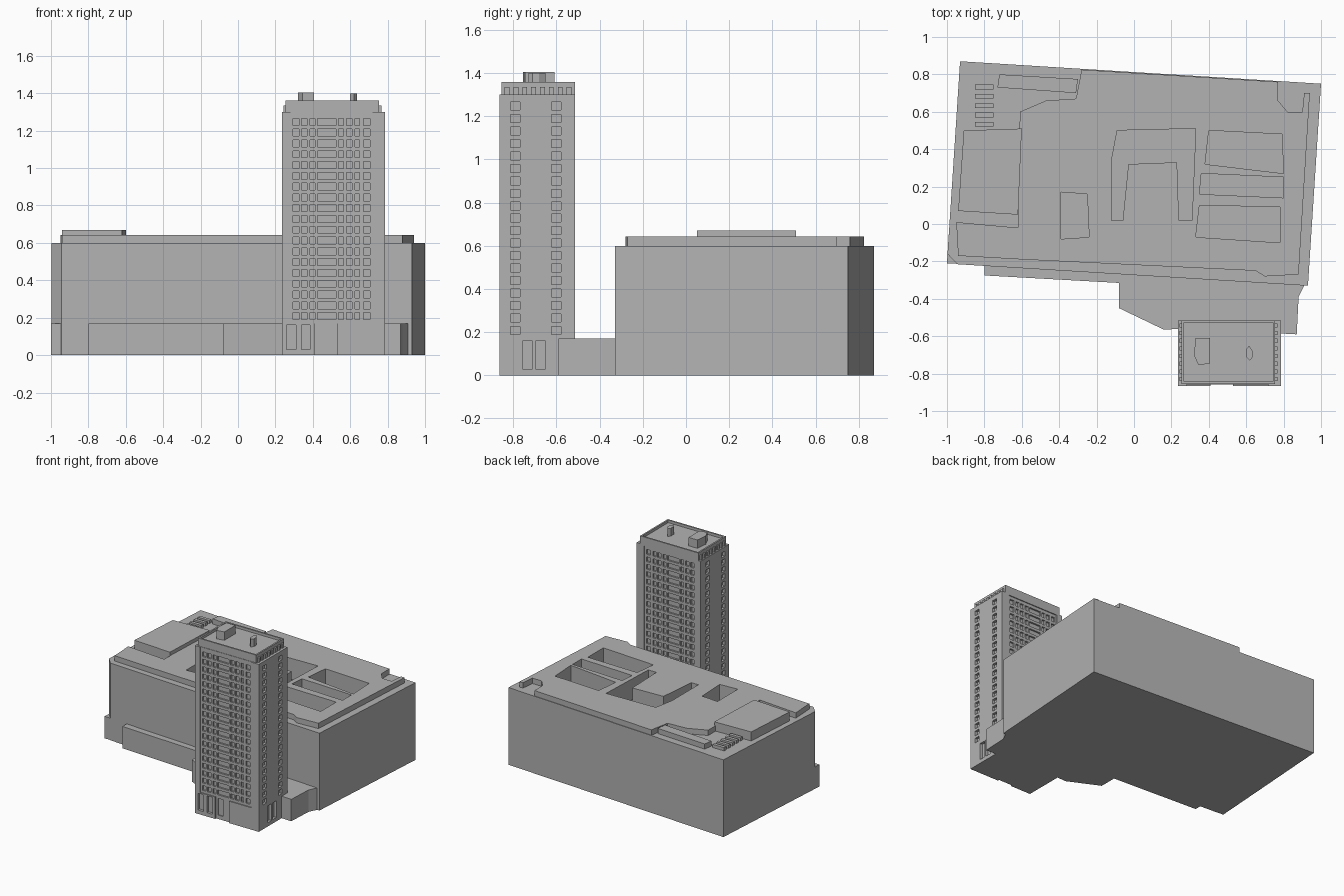
import bpy
import bmesh

if "Cube" in bpy.data.objects:
    bpy.data.objects.remove(bpy.data.objects["Cube"])

grey = bpy.data.materials.new("concrete_grey")
grey.use_nodes = True
colour = (0.45, 0.45, 0.45, 1)
grey.diffuse_color = colour
grey.node_tree.nodes["Principled BSDF"].inputs["Base Color"].default_value = colour


def prism(bm, outline, low, high):
    """Extrude a plan outline between two heights."""
    face = bm.faces.new([bm.verts.new((x, y, low)) for x, y in outline])
    ext = bmesh.ops.extrude_face_region(bm, geom=[face])
    for v in ext["geom"]:
        if isinstance(v, bmesh.types.BMVert):
            v.co.z = high


def box(bm, x, y, z):
    (a, b), (c, d) = sorted(x), sorted(y)
    prism(bm, [(a, c), (b, c), (b, d), (a, d)], *z)


def finish(name, bm):
    bmesh.ops.recalc_face_normals(bm, faces=bm.faces)
    mesh = bpy.data.meshes.new(name)
    bm.to_mesh(mesh)
    bm.free()
    mesh.materials.append(grey)
    obj = bpy.data.objects.new(name, mesh)
    bpy.context.collection.objects.link(obj)
    return obj


def solid(name, outline, low, high):
    bm = bmesh.new()
    prism(bm, outline, low, high)
    return finish(name, bm)


def facade(name, axis, span, depth, columns, rows, height):
    """Piers and spandrels that leave window recesses in front of the core."""
    bm = bmesh.new()

    def block(s, z):
        if axis == "x":
            box(bm, s, depth, z)
        else:
            box(bm, depth, s, z)

    edge = span[0]
    for a, b in columns:
        block((edge, a), height)
        edge = b
        low = height[0]
        for sill, head in rows:
            block((a, b), (low, sill))
            low = head
        block((a, b), (low, height[1]))
    block((edge, span[1]), height)
    return finish(name, bm)


# Main hall, with a slightly cut back front corner above the plinth
hall = solid("hall", [(-0.93, 0.87), (1, 0.75), (0.93, -0.33),
                      (-0.945, -0.215), (-0.997, -0.16)], 0, 0.6)
solid("corner_plinth", [(-1, -0.21), (-0.99, -0.05), (-0.9, -0.05),
                        (-0.8, -0.22)], 0, 0.17)
solid("front_podium", [(-0.8, -0.15), (-0.8, -0.275), (-0.08, -0.315), (-0.08, -0.45),
                       (0.16, -0.565), (0.25, -0.56), (0.78, -0.585), (0.87, -0.59),
                       (0.88, -0.39), (0.91, -0.33), (0.9, -0.25)], 0, 0.17)

# Raised roof slab with an irregular outline
roof = solid("roof_slab", [
    (-0.28, 0.825), (0.77, 0.76), (0.77, 0.66), (0.82, 0.6), (0.9, 0.6),
    (0.91, 0.7), (0.94, 0.7), (0.88, -0.27), (0.7, -0.28), (0.65, -0.25),
    (-0.59, -0.19), (-0.94, -0.17), (-0.95, 0.01), (-0.62, -0.02),
    (-0.61, 0.6), (-0.47, 0.66), (-0.31, 0.67)], 0.59, 0.642)

# Open light wells through the roof
wells = [
    [(0.4, 0.5), (0.79, 0.48), (0.8, 0.27), (0.38, 0.32)],
    [(0.36, 0.27), (0.8, 0.25), (0.8, 0.14), (0.35, 0.16)],
    [(0.35, 0.1), (0.78, 0.09), (0.78, -0.1), (0.33, -0.07)],
    [(-0.09, 0.5), (0.33, 0.51), (0.31, 0.02), (0.24, 0.02), (0.23, 0.33),
     (-0.03, 0.32), (-0.06, 0.02), (-0.12, 0.02), (-0.12, 0.34)],
    [(-0.39, 0.17), (-0.25, 0.16), (-0.24, -0.07), (-0.39, -0.08)],
]
bm = bmesh.new()
for outline in wells:
    prism(bm, outline, 0.48, 0.8)
cutter = finish("well_cutter", bm)
cutter.hide_render = True
for target in (hall, roof):
    mod = target.modifiers.new("wells", "BOOLEAN")
    mod.operation = "DIFFERENCE"
    mod.solver = "EXACT"
    mod.object = cutter
    graph = bpy.context.evaluated_depsgraph_get()
    cut = bpy.data.meshes.new_from_object(target.evaluated_get(graph))
    target.modifiers.clear()
    target.data = cut
bpy.data.objects.remove(cutter)

# Roof plant boxes and small roof bars
solid("roof_plant", [(-0.91, 0.5), (-0.6, 0.51), (-0.62, 0.05), (-0.94, 0.07)], 0.59, 0.67)
solid("rear_roof_strip", [(-0.72, 0.8), (-0.3, 0.775), (-0.31, 0.7), (-0.73, 0.73)],
      0.59, 0.64)
bm = bmesh.new()
for i in range(5):
    y = 0.52 + i * 0.05
    box(bm, (-0.85, -0.75), (y, y + 0.025), (0.59, 0.625))
finish("roof_bars", bm)

# Tower core and solid corner piers
X0, X1, Y0, Y1, TOP = 0.235, 0.785, -0.865, -0.515, 1.3
D = 0.02
bm = bmesh.new()
box(bm, (X0 + D, X1 - D), (Y0 + D, Y1 - D), (0, TOP))
finish("tower_core", bm)
bm = bmesh.new()
for a, b in ((X0, 0.28), (0.72, X1)):
    box(bm, (a, b), (Y0, Y0 + D), (0.17, TOP))
    box(bm, (a, b), (Y1 - D, Y1), (0.17, TOP))
finish("tower_corner_piers", bm)

# Window grids on all four sides
floors = [(0.19 + i * 0.0577, 0.227 + i * 0.0577) for i in range(19)]
left_half = [(0.295, 0.325), (0.34, 0.37), (0.385, 0.412)]
front_columns = left_half + [(0.425, 0.525)]
front_columns += [(0.95 - b, 0.95 - a) for a, b in reversed(left_half)]
front_columns[-1] = (0.625, 0.65)
front_columns.append((0.67, 0.705))
upper = (0.17, TOP)
facade("front_windows", "x", (0.28, 0.72), (Y0 + 0.007, Y0 + D), front_columns, floors, upper)
facade("back_windows", "x", (0.28, 0.72), (Y1 - D, Y1 - 0.007), front_columns, floors, upper)

# Ground floor openings
entry = [(0.03, 0.16)]
lower = (0, 0.17)
facade("front_base_left", "x", (X0, 0.41), (Y0, Y0 + D),
       [(0.26, 0.31), (0.34, 0.385)], entry, lower)
facade("front_base_middle", "x", (0.41, 0.53), (Y0 + 0.012, Y0 + D),
       [(0.425, 0.47)], entry, lower)
facade("front_base_right", "x", (0.53, X1), (Y0, Y0 + D), [], entry, lower)
facade("back_base", "x", (X0, X1), (Y1 - D, Y1), [], entry, lower)

side_columns = [(-0.812, -0.77), (-0.623, -0.58)]
doors = [(-0.757, -0.711), (-0.697, -0.65)]
for name, depth in (("west", (X0, X0 + D)), ("east", (X1 - D, X1))):
    span = (Y0 + D, Y1 - D)
    facade(name + "_windows", "y", span, depth, side_columns, floors, upper)
    facade(name + "_base", "y", span, depth, doors, entry, lower)

# Crown: roof deck with a parapet and small brackets under it
bm = bmesh.new()
box(bm, (0.255, 0.755), (-0.855, Y1), (TOP - 0.01, 1.34))
for x in ((0.255, 0.267), (0.743, 0.755)):
    box(bm, x, (-0.855, Y1), (1.34, 1.36))
for y in ((-0.855, -0.843), (Y1 - 0.012, Y1)):
    box(bm, (0.267, 0.743), y, (1.34, 1.36))
for i in range(8):
    y = -0.84 + i * 0.041
    for x in ((0.243, 0.255), (0.755, 0.767)):
        box(bm, x, (y, y + 0.022), (TOP - 0.01, 1.335))
finish("tower_crown", bm)
solid("lift_housing", [(0.33, -0.61), (0.405, -0.61), (0.405, -0.745), (0.345, -0.755),
                       (0.32, -0.70)], 1.33, 1.405)
solid("roof_vent", [(0.6, -0.67), (0.615, -0.65), (0.635, -0.68), (0.635, -0.71),
                    (0.62, -0.73), (0.6, -0.71)], 1.33, 1.4)
